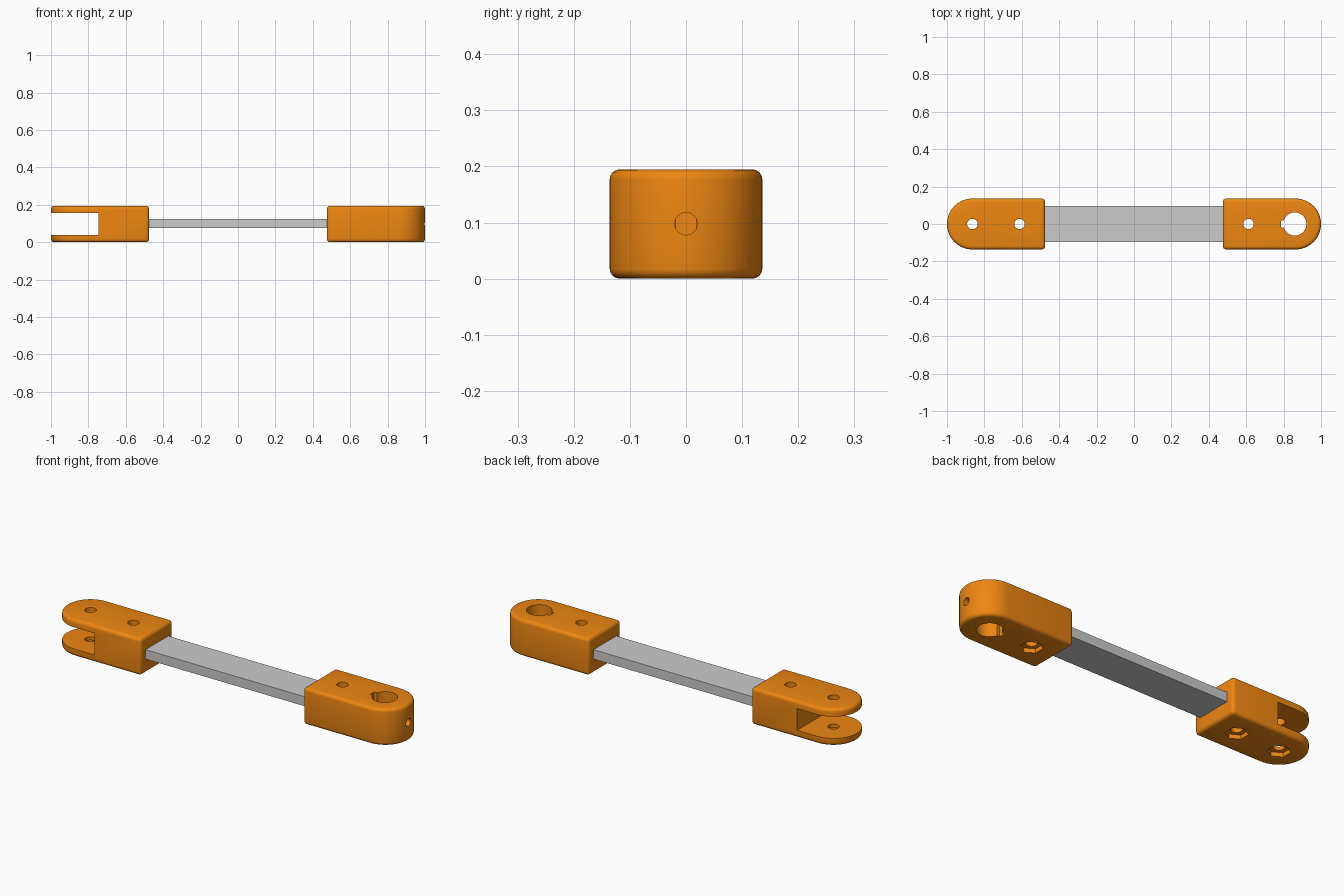
import bpy, bmesh
from math import pi, cos, sin

if "Cube" in bpy.data.objects:
    bpy.data.objects.remove(bpy.data.objects["Cube"])

R, H, END, INNER = 0.136, 0.195, 1.0, 0.475
PIN, BOLT = END - R, 0.612

orange = bpy.data.materials.new("orange_plastic")
orange.diffuse_color = (0.85, 0.24, 0.006, 1)
orange.use_nodes = True
orange.node_tree.nodes["Principled BSDF"].inputs["Base Color"].default_value = orange.diffuse_color


def prism(name, pts, z0, z1):
    bm = bmesh.new()
    face = bm.faces.new([bm.verts.new((x, y, z0)) for x, y in pts])
    top = bmesh.ops.extrude_face_region(bm, geom=[face])
    verts = [v for v in top["geom"] if isinstance(v, bmesh.types.BMVert)]
    bmesh.ops.translate(bm, vec=(0, 0, z1 - z0), verts=verts)
    bmesh.ops.recalc_face_normals(bm, faces=bm.faces)
    mesh = bpy.data.meshes.new(name)
    bm.to_mesh(mesh)
    bm.free()
    obj = bpy.data.objects.new(name, mesh)
    bpy.context.collection.objects.link(obj)
    return obj


def ring(cx, r, n, start=0.0):
    return [(cx + r * cos(start + 2 * pi * i / n), r * sin(start + 2 * pi * i / n)) for i in range(n)]


def rect(x0, x1, w):
    return [(x0, -w), (x1, -w), (x1, w), (x0, w)]


def apply(obj, mod):
    bpy.ops.object.select_all(action='DESELECT')
    bpy.context.view_layer.objects.active = obj
    obj.select_set(True)
    bpy.ops.object.modifier_apply(modifier=mod.name)


def cut(obj, cutter):
    cutter.hide_render = True
    mod = obj.modifiers.new("cut", 'BOOLEAN')
    mod.operation, mod.solver, mod.object = 'DIFFERENCE', 'EXACT', cutter
    apply(obj, mod)
    bpy.data.objects.remove(cutter)


def drill(obj, x, r):
    cut(obj, prism("drill", ring(x, r, 32), -0.1, 0.3))


def nut_pocket(obj, x):
    cut(obj, prism("nut", ring(x, 0.055, 6, pi / 6), -0.1, 0.022))


def end_block(name, side):
    # D-shaped block with softened edges
    arc = [(PIN + R * cos(a), R * sin(a)) for a in (-pi / 2 + pi * i / 32 for i in range(33))]
    pts = [(side * x, y) for x, y in [(INNER, -R)] + arc + [(INNER, R)]]
    obj = prism(name, pts, 0, H)
    bev = obj.modifiers.new("soften", 'BEVEL')
    bev.width, bev.segments, bev.limit_method, bev.angle_limit = 0.018, 4, 'ANGLE', 0.7
    apply(obj, bev)
    drill(obj, side * BOLT, 0.028)
    nut_pocket(obj, side * BOLT)
    obj.data.materials.append(orange)
    return obj


# Fork end: slot, pin hole and nut pocket
fork = end_block("fork_end", -1)
cut(fork, prism("slot", rect(-1.2, -0.745, 0.3), 0.04, 0.155))
drill(fork, -PIN, 0.028)
nut_pocket(fork, -PIN)

# Socket end: large keyed hole and set screw hole through the tip
socket = end_block("socket_end", 1)
drill(socket, PIN - 0.004, 0.062)
cut(socket, prism("key", rect(0.785, 0.86, 0.018), -0.1, 0.3))
screw = prism("screw", ring(0, 0.02, 24), 0, 0.3)
screw.rotation_euler = (0, pi / 2, 0)
screw.location = (0.86, 0, 0.098)
bpy.context.view_layer.update()
cut(socket, screw)

# Flat link bar, running into both ends
bar = prism("link_bar", rect(-0.7, 0.7, 0.095), 0.075, 0.125)
for s in (-1, 1):
    drill(bar, s * BOLT, 0.028)

for obj in (fork, socket, bar):
    bpy.ops.object.select_all(action='DESELECT')
    bpy.context.view_layer.objects.active = obj
    obj.select_set(True)
    bpy.ops.object.shade_smooth_by_angle(angle=0.5)
